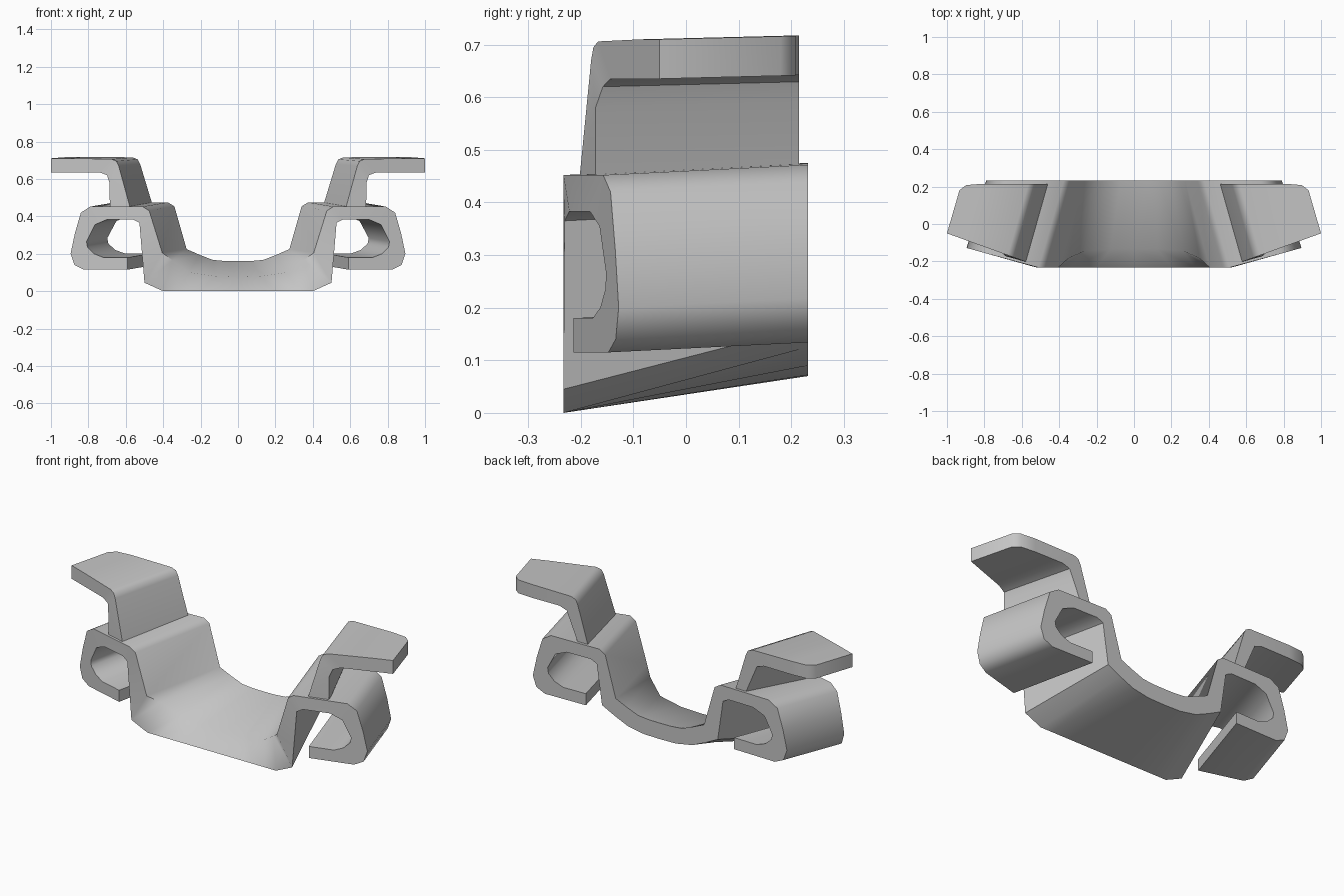
import bpy, bmesh, math

if "Cube" in bpy.data.objects:
    bpy.data.objects.remove(bpy.data.objects["Cube"])

grey = bpy.data.materials.new("plain grey")
grey.diffuse_color = (0.56, 0.56, 0.56, 1)
grey.use_nodes = True
grey.node_tree.nodes["Principled BSDF"].inputs["Base Color"].default_value = grey.diffuse_color
SHEAR = -0.29   # sideways lean of the side parts from front to back


def loft(name, rows):
    """Skin a sheet strip; each row is (upper front, lower front, upper back, lower back)."""
    verts = [p for r in rows for p in r]
    faces = []
    for i in range(len(rows) - 1):
        a, b = 4 * i, 4 * i + 4
        faces += [(a, b, b + 2, a + 2),              # upper skin
                  (a + 1, a + 3, b + 3, b + 1),      # lower skin
                  (a, a + 1, b + 1, b),              # front rim
                  (a + 2, b + 2, b + 3, a + 3)]      # back rim
    e = 4 * (len(rows) - 1)
    faces.append((e, e + 1, e + 3, e + 2))           # free end
    if rows[0][0][0] > 0.01:                         # start end, unless on the mirror plane
        faces.append((0, 2, 3, 1))
    me = bpy.data.meshes.new(name)
    me.from_pydata(verts, [], faces)
    # mirror to the other side and weld on the centre plane
    bm = bmesh.new()
    bm.from_mesh(me)
    bmesh.ops.mirror(bm, geom=bm.verts[:] + bm.edges[:] + bm.faces[:],
                     axis='X', merge_dist=0.0005)
    bmesh.ops.remove_doubles(bm, verts=bm.verts[:], dist=0.0005)
    bmesh.ops.recalc_face_normals(bm, faces=bm.faces[:])
    bm.to_mesh(me)
    bm.free()
    me.materials.append(grey)
    ob = bpy.data.objects.new(name, me)
    bpy.context.collection.objects.link(ob)
    bpy.ops.object.select_all(action='DESELECT')
    bpy.context.view_layer.objects.active = ob
    ob.select_set(True)
    bpy.ops.object.shade_smooth_by_angle(angle=math.radians(48))
    return ob


def sheared(p, y0, y1, rise):
    return (p[0] + SHEAR * (y1 - y0), y1, p[1] + rise * (y1 - y0))


# Trough and side hooks: one sheet, (upper, lower) pairs on the front section
front = [((0, .075), (0, 0)), ((.125, .08), (.2, 0)), ((.26, .10), (.33, 0)),
         ((.35, .165), (.40, 0)), ((.405, .205), (.50, .045)),
         ((.475, .43), (.527, .365)), ((.51, .452), (.56, .383)),
         ((.79, .452), (.70, .383)), ((.84, .42), (.765, .355)),
         ((.872, .31), (.81, .265)), ((.895, .20), (.805, .235)),
         ((.875, .14), (.77, .20)), ((.825, .115), (.72, .18)),
         ((.59, .115), (.59, .18))]
# the trough thins out towards the back
back = [((0, .16), (0, .07)), ((.07, .161), (.10, .072)), ((.135, .167), (.2, .09)),
        ((.205, .194), (.28, .125)), ((.275, .225), (.36, .165))]
# the trough's upper front edge is set back from the lower one
setback = [.10, .10, .09, .05]


def hook_front(p):
    return -0.233 + max(0, p[0] - 0.52) * 0.28


rows = []
for i, (u, l) in enumerate(front):
    yu, yl = hook_front(u), hook_front(l)
    if i < len(setback):
        yu += setback[i]
    if i < len(back):
        bu, bl = [(q[0], .232, q[1]) for q in back[i]]
    else:
        bu, bl = sheared(u, yu, .232, .05), sheared(l, yl, .232, .05)
    rows.append(((u[0], yu, u[1]), (l[0], yl, l[1]), bu, bl))
loft("trough_with_hooks", rows)

# Upper flanges: leaning leg and flat tab with a clipped outer end
flange = [((.575, .44), (.685, .44)), ((.638, .67), (.687, .58)), ((.65, .695), (.70, .62)),
          ((.675, .706), (.74, .635)), ((.90, .71), (.90, .635)),
          ((.975, .71), (.975, .635)), ((1.0, .71), (1.0, .635))]


def flange_front(p):
    return -0.203 + (p[0] - 0.575) * 0.36


rows = []
for i, (u, l) in enumerate(flange):
    y1 = (.215, .215, .215, .215, .215, .208, .18)[i]
    yu, yl = flange_front(u), flange_front(l)
    if i < 2:
        yl = -.172
    bu, bl = sheared(u, yu, y1, .025), sheared(l, yl, y1, .025)
    if i == 0:
        bl = (.515, y1, bl[2])   # leg is slimmer at the back
    rows.append(((u[0], yu, u[1]), (l[0], yl, l[1]), bu, bl))
loft("upper_flanges", rows)
